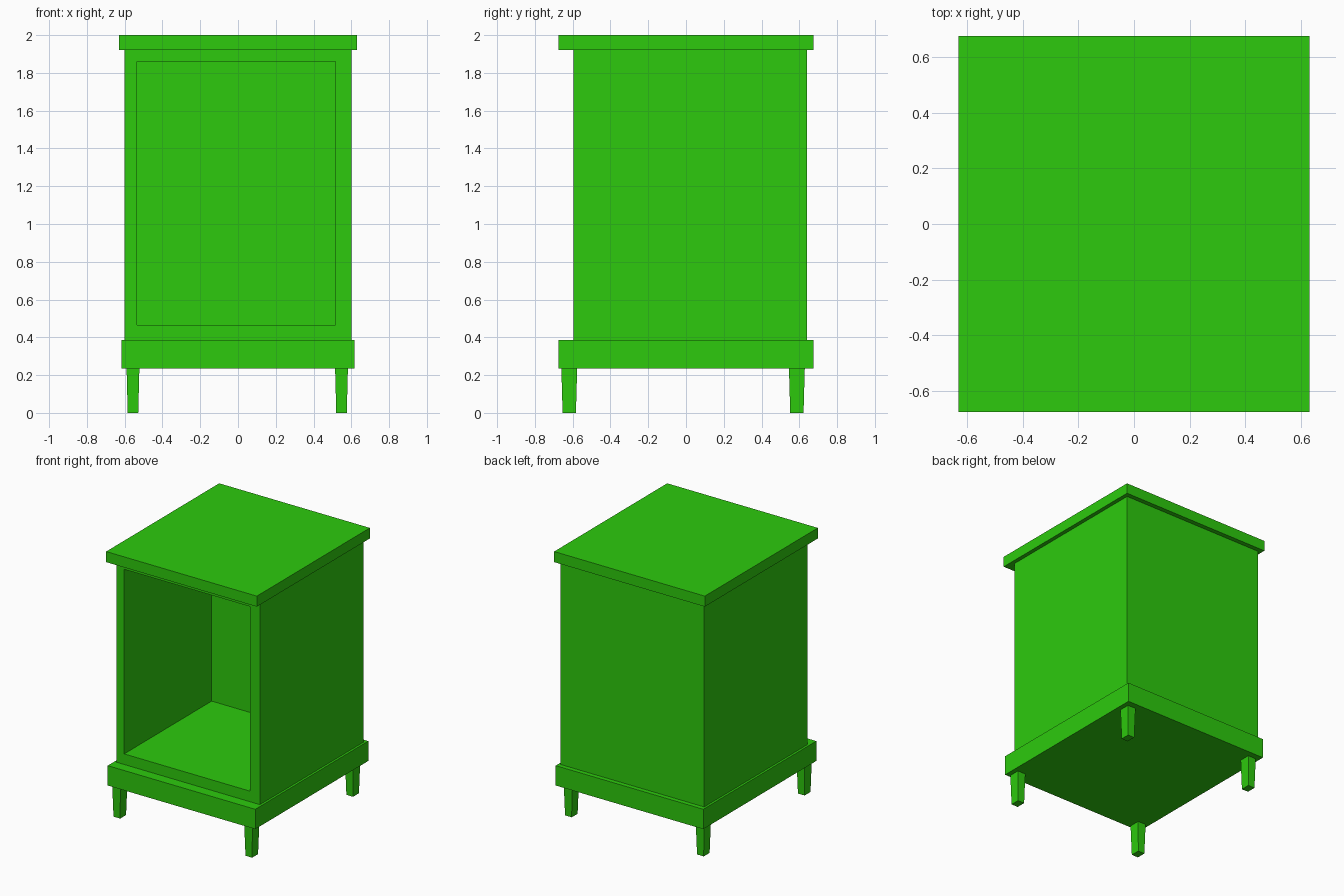
import bpy
import bmesh
from mathutils import Vector

default = bpy.data.objects.get("Cube")
if default:
    bpy.data.objects.remove(default, do_unlink=True)

green = bpy.data.materials.new("bright_green")
green.use_nodes = True
colour = (0.026, 0.591, 0.004, 1)
green.diffuse_color = colour
green.node_tree.nodes["Principled BSDF"].inputs["Base Color"].default_value = colour


def box_mesh(low, high):
    """Box between two corners, as a bmesh."""
    low, high = Vector(low), Vector(high)
    bm = bmesh.new()
    bmesh.ops.create_cube(bm, size=1)
    for v in bm.verts:
        v.co = (low + high) / 2 + v.co * (high - low)
    bm.normal_update()
    return bm


def finish(bm, name):
    mesh = bpy.data.meshes.new(name)
    bmesh.ops.recalc_face_normals(bm, faces=bm.faces)
    bm.to_mesh(mesh)
    bm.free()
    mesh.materials.append(green)
    obj = bpy.data.objects.new(name, mesh)
    bpy.context.collection.objects.link(obj)
    return obj


# Top slab and plinth
finish(box_mesh((-0.63, -0.675, 1.92), (0.63, 0.675, 2)), "top_slab")
finish(box_mesh((-0.617, -0.675, 0.235), (0.617, 0.675, 0.385)), "plinth")

# Cabinet body with an open compartment sunk into the front
body = box_mesh((-0.6, -0.595, 0.385), (0.6, 0.64, 1.92))
front = next(f for f in body.faces if f.normal.y < -0.9)
bmesh.ops.inset_individual(body, faces=[front], thickness=0.06)
for v in front.verts:
    v.co.x = 0.515 if v.co.x > 0 else -0.535
    v.co.z = 1.86 if v.co.z > 1 else 0.465
back = bmesh.ops.extrude_discrete_faces(body, faces=[front])["faces"][0]
for v in back.verts:
    v.co.y = 0.45
finish(body, "cabinet_body")

# Four tapered legs
for side, x in (("right", -0.556), ("left", 0.548)):
    for end, y in (("front", -0.618), ("back", 0.587)):
        leg = box_mesh((x - 0.034, y - 0.042, 0), (x + 0.034, y + 0.042, 0.24))
        for v in leg.verts:
            if v.co.z < 0.1:
                v.co.x = x + (v.co.x - x) * 0.82
                v.co.y = y + (v.co.y - y) * 0.84
        finish(leg, f"{end}_{side}_leg")
